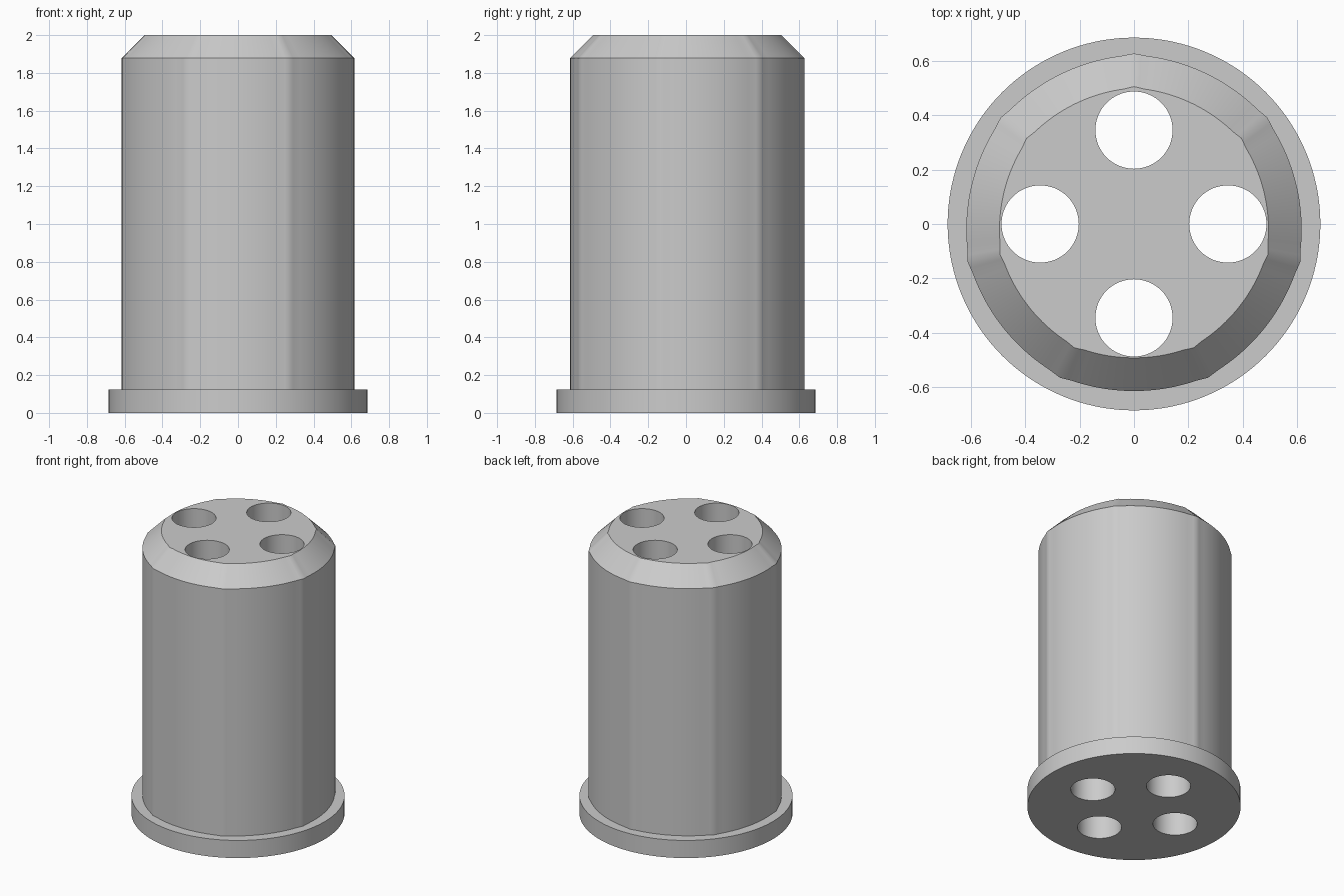
import bpy
import bmesh
from math import sin, cos, pi, sqrt, radians

old = bpy.data.objects.get("Cube")
if old:
    bpy.data.objects.remove(old, do_unlink=True)

SIDES = 7
STEPS = 24                      # segments along each bowed side
N = SIDES * STEPS
FLANGE_R, FLANGE_H = 0.685, 0.125
MID_R, CORNER_R = 0.614, 0.622  # body radius at side middles and corners
CHAMFER, TOP = 0.122, 2.0
HOLE_R, HOLE_OFFSET = 0.142, 0.345

grey = bpy.data.materials.new("plain grey")
grey.use_nodes = True
colour = (0.6, 0.6, 0.6, 1)
grey.diffuse_color = colour
grey.node_tree.nodes["Principled BSDF"].inputs["Base Color"].default_value = colour


def round_radius(i):
    return FLANGE_R


def body_radius(i):
    """Seven bowed sides meeting in slightly raised corners."""
    half = pi / SIDES
    a = abs((i % STEPS) / STEPS * 2 * half - half)   # angle from side middle
    along, across = CORNER_R * cos(half), CORNER_R * sin(half)
    sag = MID_R - along
    arc = (across ** 2 + sag ** 2) / (2 * sag)
    c = MID_R - arc
    r = c * cos(a) + sqrt(arc ** 2 - (c * sin(a)) ** 2)
    return r + 0.005 * max(0, 1 - (half - a) / radians(4))


def inner_radius(i):
    return body_radius(i) - CHAMFER


# Sleeve: flange, body and chamfer as one stack of rings
bm = bmesh.new()
rings = []
for radius, z in [(round_radius, 0), (round_radius, FLANGE_H),
                  (body_radius, FLANGE_H), (body_radius, TOP - CHAMFER),
                  (inner_radius, TOP)]:
    ring = []
    for i in range(N):
        a = pi / 2 + 2 * pi * i / N
        ring.append(bm.verts.new((radius(i) * cos(a), radius(i) * sin(a), z)))
    rings.append(ring)
for low, high in zip(rings, rings[1:]):
    for i in range(N):
        j = (i + 1) % N
        bm.faces.new((low[i], low[j], high[j], high[i]))
bm.faces.new(rings[0][::-1])
bm.faces.new(rings[-1])
mesh = bpy.data.meshes.new("flanged_sleeve")
bm.to_mesh(mesh)
bm.free()
mesh.materials.append(grey)
sleeve = bpy.data.objects.new("flanged_sleeve", mesh)
bpy.context.collection.objects.link(sleeve)

# Four through holes
cutters = []
for k in range(4):
    a = k * pi / 2
    bpy.ops.mesh.primitive_cylinder_add(
        vertices=64, radius=HOLE_R, depth=3,
        location=(HOLE_OFFSET * cos(a), HOLE_OFFSET * sin(a), 1))
    cutter = bpy.context.object
    cutter.name = f"hole_cutter_{k + 1}"
    cutter.hide_render = True
    cutter.data.materials.append(grey)
    cutters.append(cutter)
    cut = sleeve.modifiers.new(f"hole_{k + 1}", "BOOLEAN")
    cut.operation = "DIFFERENCE"
    cut.solver = "EXACT"
    cut.object = cutter

bpy.ops.object.select_all(action="DESELECT")
sleeve.select_set(True)
bpy.context.view_layer.objects.active = sleeve
for name in [m.name for m in sleeve.modifiers]:
    bpy.ops.object.modifier_apply(modifier=name)
for cutter in cutters:
    bpy.data.objects.remove(cutter, do_unlink=True)
bpy.ops.object.shade_smooth_by_angle(angle=radians(30))
